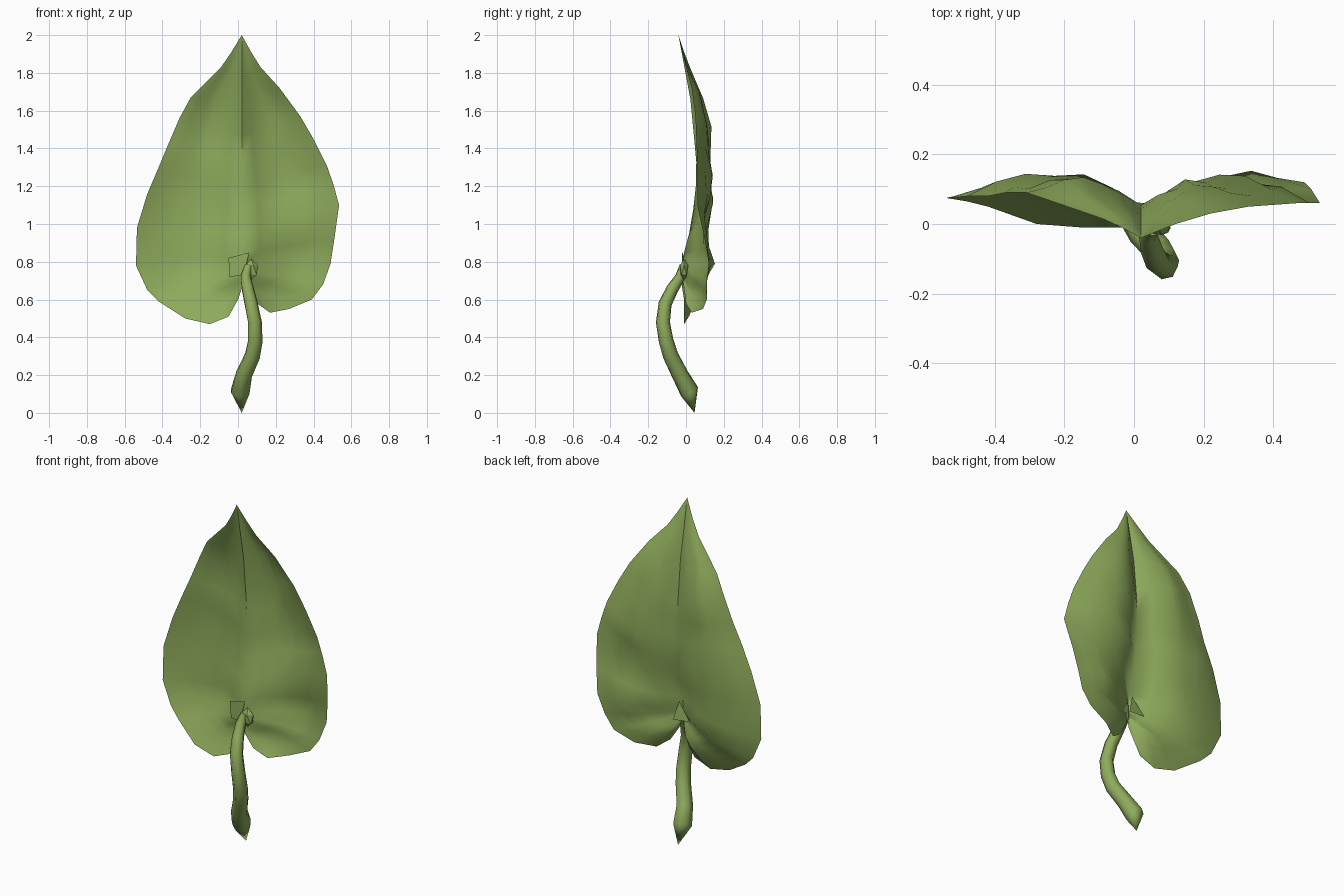
import bpy, bmesh, math, random
from mathutils import Vector

if "Cube" in bpy.data.objects:
    bpy.data.objects.remove(bpy.data.objects["Cube"])

random.seed(11)
green = bpy.data.materials.new("leaf green")
green.diffuse_color = (0.27, 0.405, 0.105, 1)
green.use_nodes = True
green.node_tree.nodes["Principled BSDF"].inputs["Base Color"].default_value = green.diffuse_color


def finish(bm, name, angle=40):
    me = bpy.data.meshes.new(name)
    bm.to_mesh(me)
    bm.free()
    me.materials.append(green)
    ob = bpy.data.objects.new(name, me)
    bpy.context.collection.objects.link(ob)
    bpy.context.view_layer.objects.active = ob
    ob.select_set(True)
    bpy.ops.object.shade_smooth_by_angle(angle=math.radians(angle))
    ob.select_set(False)
    return ob


# Midrib points: x, y, z from the notch to the tip
RIB = [(0.03, -0.02, 0.72), (0.03, -0.01, 0.85), (0.025, 0.03, 1.0),
       (0.02, 0.06, 1.27), (0.02, 0.025, 1.65), (0.02, -0.04, 2.0)]


def rib(z):
    for a, b in zip(RIB, RIB[1:]):
        if z <= b[2]:
            t = max(0, (z - a[2]) / (b[2] - a[2]))
            return Vector(a).lerp(Vector(b), t)
    return Vector(RIB[-1])


# Heights where the side rays leave the midrib, shared by both halves
RAYS = [.72, .72, .725, .73, .74, .76, .79, .85, .95, 1.08, 1.2, 1.33, 1.47, 1.66, 1.8, 1.91]
# Leaf edges, one point per ray: x, y, z, backward bulge of the ray
LEFT = [(0.02, -0.02, 0.66, 0), (0.0, -0.01, 0.60, .01),
        (-0.05, -0.01, 0.51, .03), (-0.15, -0.01, 0.47, .05),
        (-0.28, 0.0, 0.50, .06), (-0.42, 0.05, 0.59, .06),
        (-0.48, 0.065, 0.65, .07), (-0.54, 0.075, 0.78, .085),
        (-0.535, 0.075, 0.98, .085), (-0.48, 0.08, 1.16, .075),
        (-0.42, 0.08, 1.30, .06), (-0.37, 0.09, 1.42, .06),
        (-0.31, 0.09, 1.56, .055), (-0.25, 0.07, 1.67, .045),
        (-0.09, 0.015, 1.83, .02), (-0.035, -0.01, 1.91, .005)]
RIGHT = [(0.05, -0.01, 0.66, 0), (0.10, 0.0, 0.58, .02),
         (0.17, 0.03, 0.53, .03), (0.27, 0.09, 0.55, .03),
         (0.39, 0.11, 0.60, .035), (0.45, 0.11, 0.68, .04),
         (0.49, 0.12, 0.79, .07), (0.51, 0.10, 0.92, .07),
         (0.535, 0.06, 1.10, .06), (0.505, 0.06, 1.21, .075),
         (0.47, 0.06, 1.31, .09), (0.40, 0.055, 1.45, .075),
         (0.33, 0.05, 1.57, .065), (0.22, 0.03, 1.72, .045),
         (0.12, 0.0, 1.83, .02), (0.07, -0.02, 1.91, .005)]
N = 6

# Heart-shaped blade: two halves folded at the midrib
bm = bmesh.new()
for side, skew in ((LEFT, 0.8), (RIGHT, 0.95)):
    rows = []
    for i, ((x, y, z, bulge), zr) in enumerate(zip(side, RAYS)):
        base, edge, row = rib(zr), Vector((x, y, z)), []
        for k in range(N + 1):
            u = k / N
            p = base.lerp(edge, u)
            p.y += bulge * math.sin(math.pi * u ** skew)
            if 0 < k < N:  # rays ripple like veins, with small crumples
                p.y += bulge * (0.12 * math.cos(i * 2.1) + random.uniform(-.17, .17))
            row.append(bm.verts.new(p))
        rows.append(row)
    for a, b in zip(rows, rows[1:]):
        for k in range(N):
            bm.faces.new((a[k], a[k + 1], b[k + 1], b[k]))
    tip = bm.verts.new(RIB[-1])
    for k in range(N):
        bm.faces.new((rows[-1][k], rows[-1][k + 1], tip))
bmesh.ops.remove_doubles(bm, verts=bm.verts, dist=0.001)
bmesh.ops.recalc_face_normals(bm, faces=bm.faces)
if sum(f.normal.y * f.calc_area() for f in bm.faces) > 0:
    bmesh.ops.reverse_faces(bm, faces=bm.faces)
finish(bm, "leaf_blade", 60)

# Curved stem: x, y, z, radius, ending in a slanted point at the bottom
PATH = [(0.01, 0.02, 0.11, .052), (0.03, -0.03, 0.20, .045),
        (0.075, -0.08, 0.30, .042), (0.09, -0.105, 0.38, .04),
        (0.088, -0.122, 0.48, .038), (0.068, -0.11, 0.58, .036),
        (0.05, -0.07, 0.66, .033), (0.04, -0.03, 0.72, .028),
        (0.055, -0.015, 0.78, .02)]
bm = bmesh.new()
rings = []
for i, (x, y, z, r) in enumerate(PATH):
    lo, hi = PATH[max(i - 1, 0)], PATH[min(i + 1, len(PATH) - 1)]
    d = (Vector(hi[:3]) - Vector(lo[:3])).normalized()
    s = Vector((1, 0, 0))
    s = (s - d * s.dot(d)).normalized()
    t = d.cross(s)
    rings.append([bm.verts.new(Vector((x, y, z)) + r * (s * math.cos(a) + t * math.sin(a)))
                  for a in (j * math.tau / 7 for j in range(7))])
for a, b in zip(rings, rings[1:]):
    for j in range(7):
        bm.faces.new((a[j], a[(j + 1) % 7], b[(j + 1) % 7], b[j]))
point = bm.verts.new((0.02, 0.045, 0.0))
for j in range(7):
    bm.faces.new((rings[0][(j + 1) % 7], rings[0][j], point))
bm.faces.new(rings[-1])
bmesh.ops.recalc_face_normals(bm, faces=bm.faces)
finish(bm, "stem", 75)

# Crumpled knot where the stem meets the blade
bm = bmesh.new()
bmesh.ops.create_icosphere(bm, subdivisions=1, radius=0.042)
for v in bm.verts:
    v.co = Vector((v.co.x * .9, v.co.y * .6, v.co.z * 1.3)) * random.uniform(.75, 1.15)
    v.co += Vector((0.07, -0.01, 0.755))
finish(bm, "stem_knot", 20)

# Small loose flap crossing the blade at the knot
bm = bmesh.new()
bm.faces.new([bm.verts.new(p) for p in
              ((-0.045, 0.0, 0.72), (0.03, -0.025, 0.73), (0.06, -0.02, 0.85), (-0.05, -0.005, 0.82))])
bm.faces.new([bm.verts.new(p) for p in
              ((-0.045, 0.03, 0.73), (0.06, 0.035, 0.72), (0.03, 0.02, 0.83))])
finish(bm, "base_flap", 20)
